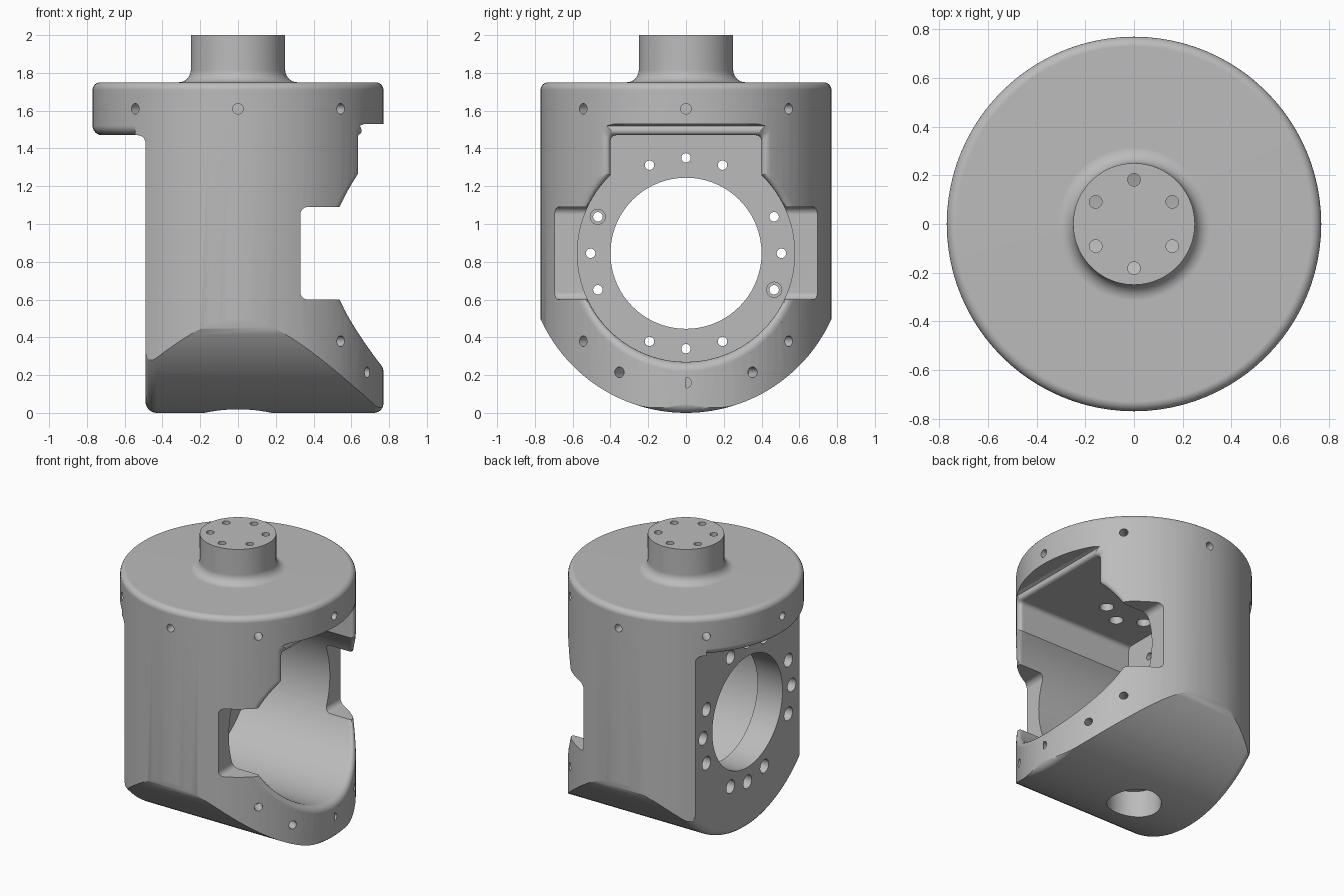
import bpy, bmesh
from math import sin, cos, pi, radians, sqrt, acos, asin

if "Cube" in bpy.data.objects:
    bpy.data.objects.remove(bpy.data.objects["Cube"], do_unlink=True)

R = 0.77          # outer radius
AXIS = 0.845      # height of the horizontal bore axis
BORE = 0.575
FLANGE = 1.47     # underside of the flange
BACK = -0.49      # flat mounting face
WALL = -0.29      # inner side of the mounting wall
SEGS = 96


def solids(name, lofts):
    """One mesh made of closed lofts, each a list of point rings."""
    bm = bmesh.new()
    for rings in lofts:
        rows = [[bm.verts.new(p) for p in ring] for ring in rings]
        for a, b in zip(rows, rows[1:]):
            for i in range(len(a)):
                j = (i + 1) % len(a)
                bm.faces.new((a[i], a[j], b[j], b[i]))
        bm.faces.new(rows[0][::-1])
        bm.faces.new(rows[-1])
    bmesh.ops.recalc_face_normals(bm, faces=bm.faces)
    mesh = bpy.data.meshes.new(name)
    bm.to_mesh(mesh)
    bm.free()
    obj = bpy.data.objects.new(name, mesh)
    bpy.context.collection.objects.link(obj)
    return obj


def arc(cx, cy, r, start, end, n=6):
    return [(cx + r * cos(radians(start + (end - start) * i / n)),
             cy + r * sin(radians(start + (end - start) * i / n))) for i in range(n + 1)]


def lathe(profile, n=SEGS):
    return [[(r * cos(2 * pi * i / n), r * sin(2 * pi * i / n), z) for i in range(n)]
            for r, z in profile]


def prism_y(points, half):
    return [[(x, y, z) for x, z in points] for y in (-half, half)]


def rod_z(x, y, r, z0, z1, n=24):
    return [[(x + px, y + py, z) for px, py, _ in ring]
            for ring, z in zip(lathe([(r, 0), (r, 0)], n), (z0, z1))]


def rod_x(y, z, r, x0, x1, n=24):
    return [[(x, y + r * cos(2 * pi * i / n), z + r * sin(2 * pi * i / n)) for i in range(n)]
            for x in (x0, x1)]


def rod_radial(deg, z, r, r0, r1, n=24):
    c, s = cos(radians(deg)), sin(radians(deg))
    return [[(x * c - y * s, x * s + y * c, z + h) for x, y, h in ring]
            for ring in [[(d, r * cos(2 * pi * i / n), r * sin(2 * pi * i / n))
                          for i in range(n)] for d in (r0, r1)]]


# Turned body: drum, rounded top edge, cove and shaft
profile = [(R, -0.1)] + arc(R - 0.04, 1.71, 0.04, 0, 90)
profile += arc(0.315, 1.815, 0.065, 270, 180) + [(0.25, 2.0)]
housing = solids("joint_housing", [lathe(profile)])


def combine(cutter, operation="DIFFERENCE"):
    cutter.hide_render = True
    mod = housing.modifiers.new(cutter.name, "BOOLEAN")
    mod.operation = operation
    mod.solver = "EXACT"
    mod.object = cutter
    bpy.context.view_layer.objects.active = housing
    bpy.ops.object.modifier_apply(modifier=mod.name)
    bpy.data.objects.remove(cutter, do_unlink=True)


# Round underside with softened ends
def stadium(x, inset):
    r = AXIS - inset
    ring = [(x, y, z) for y, z in arc(0, AXIS, r, 180, 360, 64)]
    return ring + [(x, r, 3), (x, -r, 3)]


soft = [i * pi / 12 for i in range(7)]
barrel = [stadium(-0.9, 0.06)]
barrel += [stadium(BACK + 0.06 * (1 - cos(t)), 0.06 * (1 - sin(t))) for t in soft]
barrel += [stadium(R - 0.05 * (1 - cos(t)), 0.05 * (1 - sin(t))) for t in reversed(soft)]
barrel += [stadium(0.9, 0.05)]
combine(solids("underside", [barrel]), "INTERSECT")

# Flat mounting face below the flange, with a filleted inner corner
notch = [(-1, -0.2), (BACK, -0.2)] + arc(BACK - 0.04, FLANGE - 0.04, 0.04, 0, 90) + [(-1, FLANGE)]
combine(solids("mounting_flat", [prism_y(notch, 1)]))

# Rounded lower edge of the overhanging flange
lip = [(0.72, 1.45)] + arc(0.72, 1.52, 0.05, 270, 360) + [(0.8, 1.53), (0.8, 1.45)]
sweep = [[(r * cos(radians(180 + 3.75 * k)), r * sin(radians(180 + 3.75 * k)), z) for r, z in lip]
         for k in range(-12, 13)]
combine(solids("flange_lip", [sweep]))


# Keyhole-shaped bore whose mouth flares into the drum surface
def keyhole(d):
    r, w, top, c = BORE + d, 0.4 + d, FLANGE + d, 0.03
    a = acos(w / r) * 180 / pi
    pts = arc(0, AXIS, r, 180 - a, 360 + a, 72)
    return pts + arc(w - c, top - c, c, 0, 90, 4) + arc(c - w, top - c, c, 90, 180, 4)


def mouth(d, h):
    return [(sqrt(R * R - y * y) - h, y, z) for y, z in keyhole(d)]


fillet = 0.05
bore = [[(WALL, y, z) for y, z in keyhole(0)]]
bore += [mouth(fillet * (1 - cos(t)), fillet * (1 - sin(t))) for t in soft]
bore += [mouth(fillet + 0.01, -0.03), [(1, y, z) for y, z in keyhole(fillet + 0.01)]]
combine(solids("bore", [bore]))

# Side slot across the open end
slot = [(1, 0.6)] + arc(0.37, 0.64, 0.04, 270, 180) + arc(0.37, 1.05, 0.04, 180, 90) + [(1, 1.09)]
combine(solids("side_slot", [prism_y(slot, 1)]))

# Large opening through the mounting wall, and the blind pocket underneath
combine(solids("wall_opening", [rod_x(0, AXIS, 0.4, -1, -0.1, 72)]))
combine(solids("bottom_pocket", [rod_z(0, 0, 0.178, -0.2, 0.2, 48)]))

# Bolt circles: small through holes
wall_bolts = [(0.505 * cos(radians(22.5 * k)), AXIS + 0.505 * sin(radians(22.5 * k)))
              for k in range(16) if k % 4 != 2]
shaft_bolts = [(0.182 * cos(radians(60 * k + 30)), 0.182 * sin(radians(60 * k + 30)))
               for k in range(6)]
through = [rod_x(y, z, 0.025, -0.6, -0.2) for y, z in wall_bolts]
through += [rod_z(x, y, 0.026, 1.4, 2.1) for x, y in shaft_bolts]
combine(solids("bolt_holes", through))

# Counterbores, two dowel seats and blind holes around the drum
wide = [rod_x(y, z, 0.048, -0.6, -0.37) for y, z in wall_bolts]
wide += [rod_x(s * 0.467, AXIS - s * 0.193, 0.04, -0.33, -0.2) for s in (-1, 1)]
wide += [rod_z(x, y, 0.046, 1.4, 1.62) for x, y in shaft_bolts]
wide += [rod_radial(45 * k, 1.61, 0.028, 0.65, 0.85) for k in range(8)]
for angle, height in ((0, 0.16), (27.3, 0.215), (-27.3, 0.215), (45, 0.38), (-45, 0.38)):
    wide.append(rod_radial(angle, height, 0.028, 0.67, 0.85))
combine(solids("counterbores", wide))

# Plain grey metal
grey = bpy.data.materials.new("grey_metal")
grey.use_nodes = True
colour = (0.5, 0.5, 0.5, 1)
grey.diffuse_color = colour
grey.node_tree.nodes["Principled BSDF"].inputs["Base Color"].default_value = colour
housing.data.materials.clear()
housing.data.materials.append(grey)
for face in housing.data.polygons:
    face.material_index = 0

# Smooth curved surfaces, crisp machined edges
bpy.ops.object.select_all(action="DESELECT")
housing.select_set(True)
bpy.context.view_layer.objects.active = housing
bpy.ops.object.shade_smooth_by_angle(angle=radians(30))
weighted = housing.modifiers.new("even_shading", "WEIGHTED_NORMAL")
weighted.keep_sharp = True
